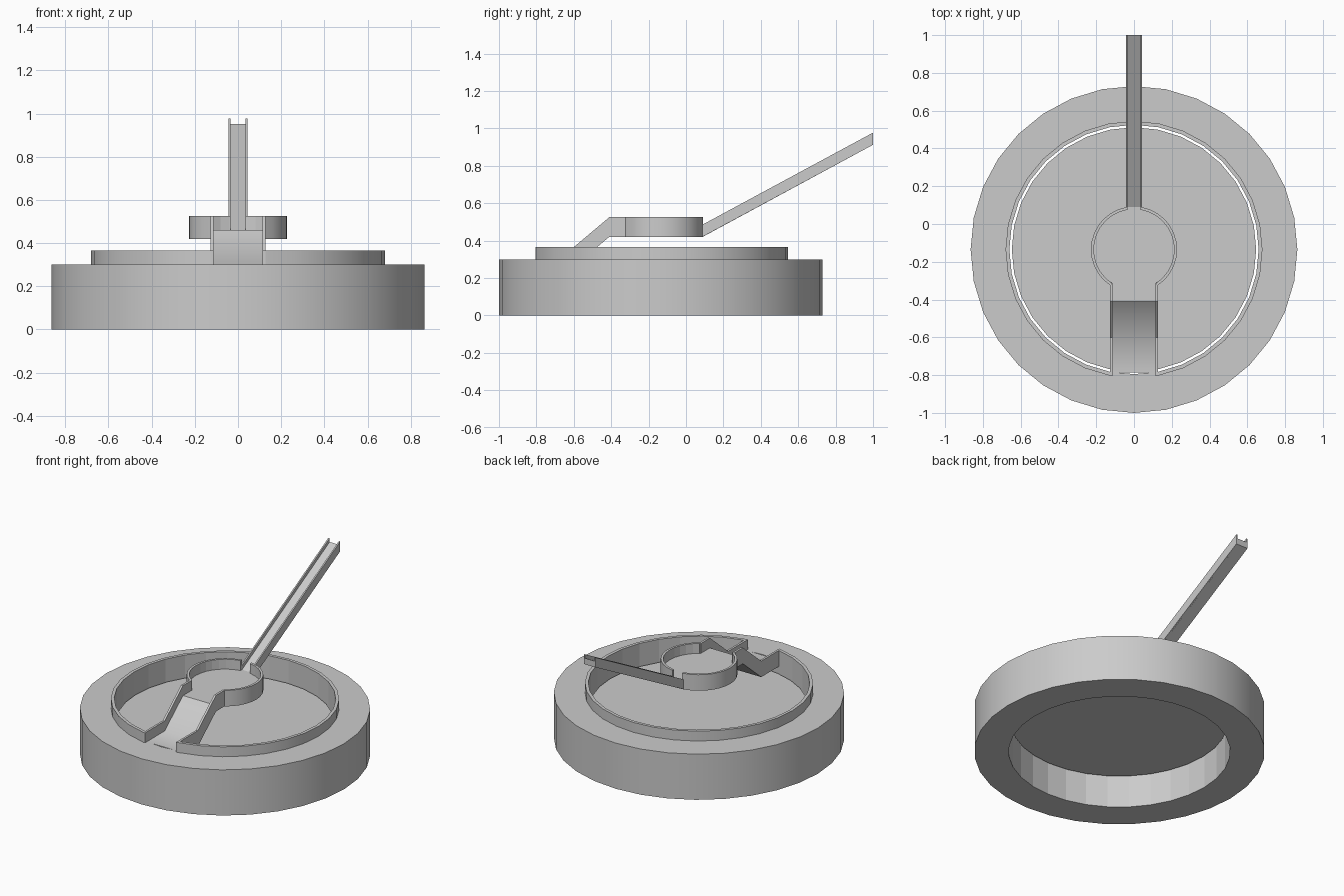
import bpy, bmesh
from math import sin, cos, asin, pi

if "Cube" in bpy.data.objects:
    bpy.data.objects.remove(bpy.data.objects["Cube"])

CY = -0.135          # centre of all round parts (y)
SEG = 32             # sides of a full circle
STEP = 2 * pi / SEG


def finish(name, bm, smooth_test=None):
    bmesh.ops.recalc_face_normals(bm, faces=bm.faces)
    if smooth_test:
        for f in bm.faces:
            f.smooth = smooth_test(f)
    me = bpy.data.meshes.new(name)
    bm.to_mesh(me)
    bm.free()
    ob = bpy.data.objects.new(name, me)
    bpy.context.collection.objects.link(ob)
    return ob


def polar(r, a):
    # angle 0 points to the front (-y)
    return r * sin(a), CY - r * cos(a)


def angles(a0, a1):
    inner = [i * STEP for i in range(-SEG, SEG + 1)
             if a0 + 0.02 < i * STEP < a1 - 0.02]
    return [a0] + inner + [a1]


def outward(f):
    # vertical faces that look away from the round centre
    c = f.calc_center_median()
    return abs(f.normal.z) < 0.1 and f.normal.x * c.x + f.normal.y * (c.y - CY) > 0.8 * c.xy.length * 0.5


def arc_wall(name, r0, r1, z0, z1, front=0.0, back=0.0, half=False):
    """Curved wall; front/back are half widths (x) of the openings."""
    def span(r):
        s = asin(front / r)
        e = pi - asin(back / r) if half else 2 * pi - s
        return s, e
    closed = front == 0
    (s0, e0), (s1, e1) = span(r0), span(r1)
    if closed:
        mid = [i * STEP for i in range(SEG)]
        pairs = [(a, a) for a in mid]
    else:
        mid = [i * STEP for i in range(SEG + 1)
               if max(s0, s1) + .01 < i * STEP < min(e0, e1) - .01]
        pairs = [(s0, s1)] + [(a, a) for a in mid] + [(e0, e1)]
    bm = bmesh.new()
    rings = []
    for a, b in pairs:
        p, q = polar(r0, a), polar(r1, b)
        rings.append([bm.verts.new(v) for v in
                      ((*p, z0), (*q, z0), (*q, z1), (*p, z1))])
    n = len(rings)
    for i in range(n if closed else n - 1):
        A, B = rings[i], rings[(i + 1) % n]
        for k in range(4):
            m = (k + 1) % 4
            bm.faces.new((A[k], A[m], B[m], B[k]))
    if not closed:
        bm.faces.new(rings[0])
        bm.faces.new(rings[-1])
    return finish(name, bm, outward)


def plate(name, outline, z0, z1):
    """Flat slab from an xy outline."""
    bm = bmesh.new()
    lo = [bm.verts.new((x, y, z0)) for x, y in outline]
    hi = [bm.verts.new((x, y, z1)) for x, y in outline]
    bm.faces.new(lo)
    bm.faces.new(hi)
    for i in range(len(lo)):
        j = (i + 1) % len(lo)
        bm.faces.new((lo[i], lo[j], hi[j], hi[i]))
    return finish(name, bm)


def track(name, x0, x1, path, height, smooth=False):
    """Strip following a (y, bottom z) path, with a constant vertical height."""
    bm = bmesh.new()
    rings = [[bm.verts.new(v) for v in
              ((x0, y, z), (x1, y, z), (x1, y, z + height), (x0, y, z + height))]
             for y, z in path]
    for A, B in zip(rings, rings[1:]):
        for k in range(4):
            m = (k + 1) % 4
            bm.faces.new((A[k], A[m], B[m], B[k]))
    bm.faces.new(rings[0])
    bm.faces.new(rings[-1])
    return finish(name, bm, (lambda f: f.normal.z > 0.5) if smooth else None)


def mirrored(ob, name):
    me = ob.data.copy()
    bm = bmesh.new()
    bm.from_mesh(me)
    bmesh.ops.scale(bm, vec=(-1, 1, 1), verts=bm.verts)
    bmesh.ops.reverse_faces(bm, faces=bm.faces)
    bm.to_mesh(me)
    bm.free()
    me.name = name
    bpy.context.collection.objects.link(bpy.data.objects.new(name, me))


RW, RI = 0.127, 0.113      # ramp half widths: outer, inner
CW, CI = 0.043, 0.034      # chute half widths: outer, inner
BOT, FLOOR, TOP = 0.42, 0.46, 0.525

# base ring, raised rim with front opening, sunken disc
arc_wall("base_ring", 0.66, 0.865, 0, 0.30)
arc_wall("rim", 0.66, 0.68, 0.30, 0.365, front=RW)
plate("sunken_disc", [polar(0.647, i * STEP) for i in range(SEG)], 0.205, 0.22)

# central bowl: keyhole floor and two curved walls
a = asin(RI / 0.213)
bowl = [polar(0.213, t) for t in angles(a, 2 * pi - a)]
plate("bowl_floor", [(RI, -0.41)] + bowl + [(-RI, -0.41)], BOT, FLOOR)
wall = arc_wall("bowl_wall_right", 0.213, 0.228, BOT, TOP, front=0.12, back=CI, half=True)
mirrored(wall, "bowl_wall_left")

# front ramp: floor and side walls
track("ramp_floor", -RI, RI, [(-0.41, BOT), (-0.60, 0.26), (-0.787, 0.26)],
      FLOOR - BOT, smooth=True)
side = track("ramp_wall_right", RI, RW,
             [(-0.318, BOT), (-0.41, BOT), (-0.60, 0.26), (-0.804, 0.26)], TOP - BOT)
mirrored(side, "ramp_wall_left")

# rear chute: floor and side walls
track("chute_floor", -CI, CI, [(0.075, BOT), (0.09, BOT), (1.0, 0.912)], FLOOR - BOT)
side = track("chute_wall_right", CI, CW, [(0.088, BOT), (1.0, 0.912)], 0.065)
mirrored(side, "chute_wall_left")
